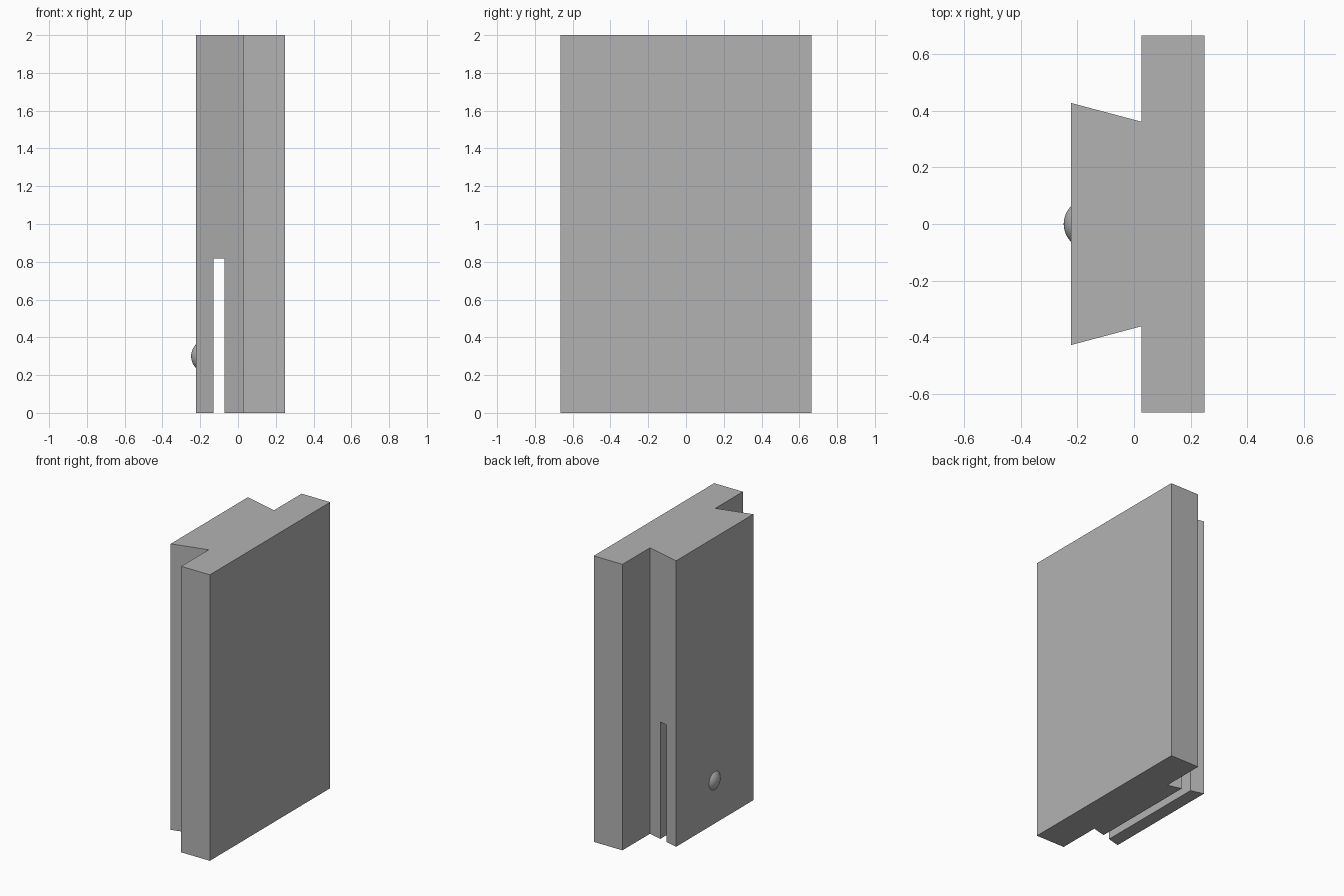
import bpy, bmesh
from mathutils import Matrix

cube = bpy.data.objects.get("Cube")
if cube:
    bpy.data.objects.remove(cube, do_unlink=True)

grey = bpy.data.materials.new("plain grey")
grey.use_nodes = True
COLOUR = (0.45, 0.45, 0.45, 1)
grey.diffuse_color = COLOUR
grey.node_tree.nodes["Principled BSDF"].inputs["Base Color"].default_value = COLOUR

HEIGHT = 2.0
RAIL_FACE = -0.222   # outer face of the dovetail


def make_object(name, bm):
    bmesh.ops.recalc_face_normals(bm, faces=bm.faces)
    mesh = bpy.data.meshes.new(name)
    bm.to_mesh(mesh)
    bm.free()
    mesh.materials.append(grey)
    obj = bpy.data.objects.new(name, mesh)
    bpy.context.collection.objects.link(obj)
    return obj


def activate(obj):
    bpy.ops.object.select_all(action='DESELECT')
    obj.select_set(True)
    bpy.context.view_layer.objects.active = obj


# Back plate and dovetail rail: half profile, mirrored and extruded upward
half = [(0.248, 0.665), (0.026, 0.665), (0.026, 0.361), (RAIL_FACE, 0.427)]
profile = half + [(x, -y) for x, y in reversed(half)]
bm = bmesh.new()
base = bm.faces.new([bm.verts.new((x, y, 0)) for x, y in profile])
top = bmesh.ops.extrude_face_region(bm, geom=[base])["geom"]
bmesh.ops.translate(bm, vec=(0, 0, HEIGHT),
                    verts=[v for v in top if isinstance(v, bmesh.types.BMVert)])
body = make_object("plate_with_dovetail", bm)

# Slot across the lower rail that frees the spring tongue
x0, x1, slot_top = -0.131, -0.072, 0.818
bm = bmesh.new()
bmesh.ops.create_cube(bm, size=1, matrix=Matrix.Translation(((x0 + x1) / 2, 0, slot_top - 0.5))
                      @ Matrix.Diagonal((x1 - x0, 1.2, 1, 1)))
cutter = make_object("slot_cutter", bm)
cutter.hide_render = True
slot = body.modifiers.new("slot", 'BOOLEAN')
slot.operation = 'DIFFERENCE'
slot.solver = 'EXACT'
slot.object = cutter
activate(body)
bpy.ops.object.modifier_apply(modifier=slot.name)
bpy.data.objects.remove(cutter, do_unlink=True)

# Catch bump: shallow spherical cap on the tongue
radius, depth = 0.089, 0.026
bm = bmesh.new()
bmesh.ops.create_uvsphere(bm, u_segments=48, v_segments=48, radius=radius,
                          matrix=Matrix.Translation((RAIL_FACE - depth + radius, 0, 0.3))
                          @ Matrix.Rotation(1.570796, 4, 'Y'))
bmesh.ops.bisect_plane(bm, geom=bm.verts[:] + bm.edges[:] + bm.faces[:],
                       plane_co=(RAIL_FACE + 0.001, 0, 0), plane_no=(1, 0, 0), clear_outer=True)
bump = make_object("catch_bump", bm)
activate(bump)
bpy.ops.object.shade_smooth_by_angle()
